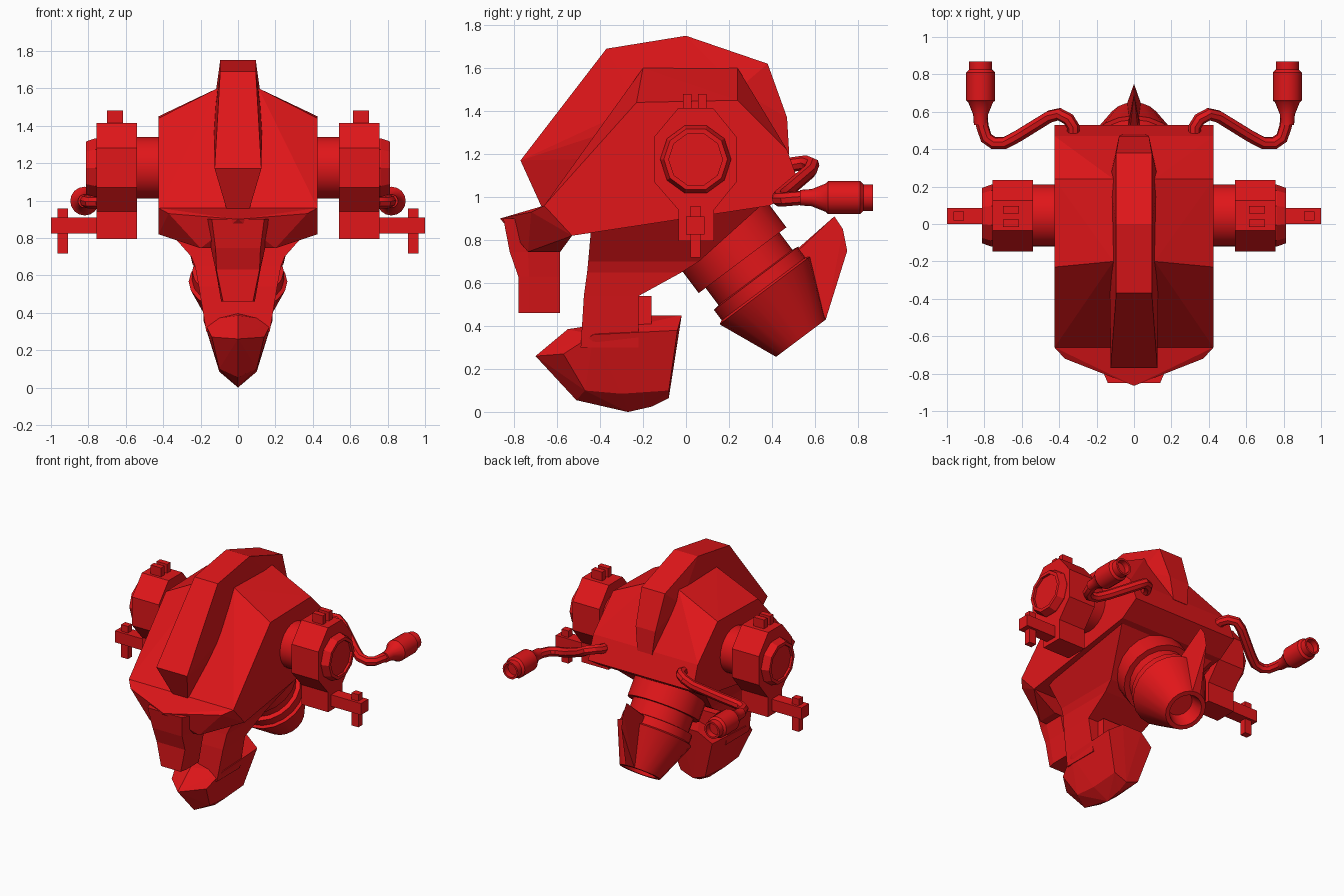
import bpy, bmesh, math
from mathutils import Vector

if "Cube" in bpy.data.objects:
    bpy.data.objects.remove(bpy.data.objects["Cube"])

red = bpy.data.materials.new("red_paint")
red.diffuse_color = (0.75, 0.008, 0.01, 1)
red.use_nodes = True
red.node_tree.nodes["Principled BSDF"].inputs["Base Color"].default_value = red.diffuse_color


def finish(name, bm):
    bmesh.ops.recalc_face_normals(bm, faces=bm.faces)
    me = bpy.data.meshes.new(name)
    bm.to_mesh(me)
    bm.free()
    me.materials.append(red)
    ob = bpy.data.objects.new(name, me)
    bpy.context.collection.objects.link(ob)
    return ob


def smooth(ob):
    bpy.ops.object.select_all(action='DESELECT')
    bpy.context.view_layer.objects.active = ob
    ob.select_set(True)
    bpy.ops.object.shade_smooth_by_angle(angle=math.radians(32))


def hull(name, pts):
    """Symmetric faceted solid from points on the +x half."""
    bm = bmesh.new()
    for x, y, z in pts:
        for s in ((1, -1) if x else (1,)):
            bm.verts.new((s * x, y, z))
    res = bmesh.ops.convex_hull(bm, input=bm.verts)
    junk = {g for g in res["geom_interior"] + res["geom_unused"] if isinstance(g, bmesh.types.BMVert)}
    bmesh.ops.delete(bm, geom=list(junk), context='VERTS')
    bmesh.ops.dissolve_limit(bm, angle_limit=0.03, verts=bm.verts, edges=bm.edges)
    return finish(name, bm)


def loft(name, sections):
    """Skin equal-length point loops and cap both ends."""
    bm = bmesh.new()
    rings = [[bm.verts.new(p) for p in s] for s in sections]
    for a, b in zip(rings, rings[1:]):
        for i in range(len(a)):
            j = (i + 1) % len(a)
            bm.faces.new((a[i], a[j], b[j], b[i]))
    bm.faces.new(rings[0])
    bm.faces.new(rings[-1])
    return finish(name, bm)


def lathe(name, origin, axis, profile, n, phase=0.0):
    """Turned part: profile is (distance along axis, radius)."""
    w = Vector(axis).normalized()
    u = Vector((0, 0, 1)) if abs(w.z) < 0.5 else Vector((1, 0, 0))
    v = w.cross(u).normalized()
    u = v.cross(w)
    secs = []
    for t, r in profile:
        secs.append([Vector(origin) + w * t + (u * math.cos(a) + v * math.sin(a)) * r
                     for a in (2 * math.pi * (i + phase) / n for i in range(n))])
    ob = loft(name, secs)
    if n > 10:
        smooth(ob)
    return ob


def box(name, x, y, z):
    return loft(name, [[(x[0], y[0], h), (x[1], y[0], h), (x[1], y[1], h), (x[0], y[1], h)] for h in z])


# Main faceted body
hull("body", [(.425, -.66, .96), (.425, -.53, .82), (.425, -.23, 1.44), (.425, .24, 1.45),
              (.425, .47, 1.22), (.425, .53, 1.05), (.425, .39, .96),
              (.11, -.2, 1.6), (.11, .24, 1.6)])

# Raised centre crest
hull("crest", [(.06, -.67, .95), (.125, -.77, 1.17), (.095, -.37, 1.69), (.095, 0, 1.75),
               (.095, .38, 1.62), (.08, .47, 1.37), (.06, .48, 1.2),
               (.13, -.23, 1.42), (.13, .24, 1.5)])

# Brow under the body front, and the downward prong
hull("brow", [(.425, -.66, .96), (.425, -.53, .82), (.37, -.72, .93), (.15, -.79, .91),
              (0, -.865, .9), (.2, -.735, .745), (.2, -.585, .745)])
prong = []
for z, wf, yf, wb, ym in ((.46, .08, -.78, .09, -.73), (.63, .115, -.78, .12, -.73),
                          (.745, .12, -.82, .145, -.735), (.9, .14, -.85, .17, -.78)):
    prong.append([(-wf, yf, z), (wf, yf, z), (wb, ym, z), (wb, -.585, z), (-wb, -.585, z), (-wb, ym, z)])
loft("prong", prong)

# Neck strut between body and foot
neck = []
for z0, z1, y0, y1, w in ((.87, .97, -.44, .36, .40), (.70, .70, -.455, .06, .25),
                          (.65, .65, -.46, -.02, .23), (.54, .54, -.475, -.22, .21),
                          (.30, .30, -.49, -.22, .17)):
    neck.append([(-w, y0, z0), (w, y0, z0), (w, y1, z1), (-w, y1, z1)])
loft("neck", neck)
box("neck_tab", (-.13, .13), (-.25, -.16), (.38, .54))

# Keeled foot
hull("foot", [(0, -.7, .26), (.14, -.57, .27), (.185, -.43, .36), (.185, -.04, .38),
              (0, -.55, .385), (0, -.15, .45), (.08, -.02, .45), (.1, -.47, .1), (.1, -.3, .085),
              (.1, -.08, .1), (0, -.51, .055), (0, -.27, 0), (0, -.16, .025), (0, -.08, .065)])

# Rear thruster, tilted down and back, with a hollow nozzle
lathe("thruster", (0, .335, .61), (0, .6, -.8),
      [(-.36, .255), (-.12, .255), (-.12, .215), (-.02, .215), (-.015, .245), (.045, .245),
       (.055, .264), (.333, .145), (.333, .115), (.23, .09)], 20)

# Thin tail fin on the thruster
hull("tail_fin", [(.035, .65, .43), (.035, .50, .73), (.0, .75, .75), (.0, .73, .85), (.0, .69, .91),
                  (.02, .52, .76)])

for s, side in ((1, "right"), (-1, "left")):
    ax = (s, 0, 0)
    # Shoulder axle and end cap
    lathe(side + "_axle", (0, .045, 1.175), ax, [(.38, .165), (.56, .165)], 24)
    lathe(side + "_cap", (0, .045, 1.175), ax,
          [(.74, .165), (.765, .165), (.812, .148), (.812, .125), (.795, .125)], 10, .5)
    # Octagonal shoulder block with lower extension
    octo = [(-.035, 1.415), (.125, 1.415), (.235, 1.28), (.235, 1.07), (.13, .94),
            (.13, .795), (-.035, .795), (-.035, .94), (-.148, 1.07), (-.148, 1.28)]
    loft(side + "_shoulder", [[(s * x, y, z) for y, z in octo] for x in (.54, .757)])
    # Top tabs
    for y in (-.015, .055):
        box(side + "_tab", (s * .615, s * .70), (y, y + .04), (1.40, 1.48))
    # Outrigger bar and cross post
    box(side + "_bar", (s * .74, s * 1.0), (.0, .085), (.825, .91))
    box(side + "_post", (s * .91, s * .965), (.02, .067), (.718, .958))
    # Bent pipe
    cu = bpy.data.curves.new(side + "_pipe", 'CURVE')
    cu.dimensions = '3D'
    cu.bevel_depth = .034
    cu.bevel_resolution = 2
    cu.use_fill_caps = True
    path = [(.325, .42, 1.14), (.325, .52, 1.155), (.35, .56, 1.16), (.40, .587, 1.15), (.45, .575, 1.12),
            (.62, .47, 1.03), (.69, .433, 1.0), (.75, .432, .99), (.79, .46, .99), (.81, .52, .995),
            (.82, .6, 1.0)]
    sp = cu.splines.new('POLY')
    sp.points.add(len(path) - 1)
    for p, (x, y, z) in zip(sp.points, path):
        p.co = (s * x, y, z, 1)
    ob = bpy.data.objects.new(side + "_pipe", cu)
    bpy.context.collection.objects.link(ob)
    cu.materials.append(red)
    bpy.ops.object.select_all(action='DESELECT')
    ob.select_set(True)
    bpy.context.view_layer.objects.active = ob
    bpy.ops.object.convert(target='MESH')
    smooth(bpy.context.view_layer.objects.active)
    # Pipe muzzle
    lathe(side + "_muzzle", (s * .82, 0, .997), (0, 1, 0),
          [(.53, .036), (.585, .04), (.65, .066), (.66, .077), (.81, .077), (.825, .062),
           (.87, .062), (.87, .048), (.83, .046)], 16)
